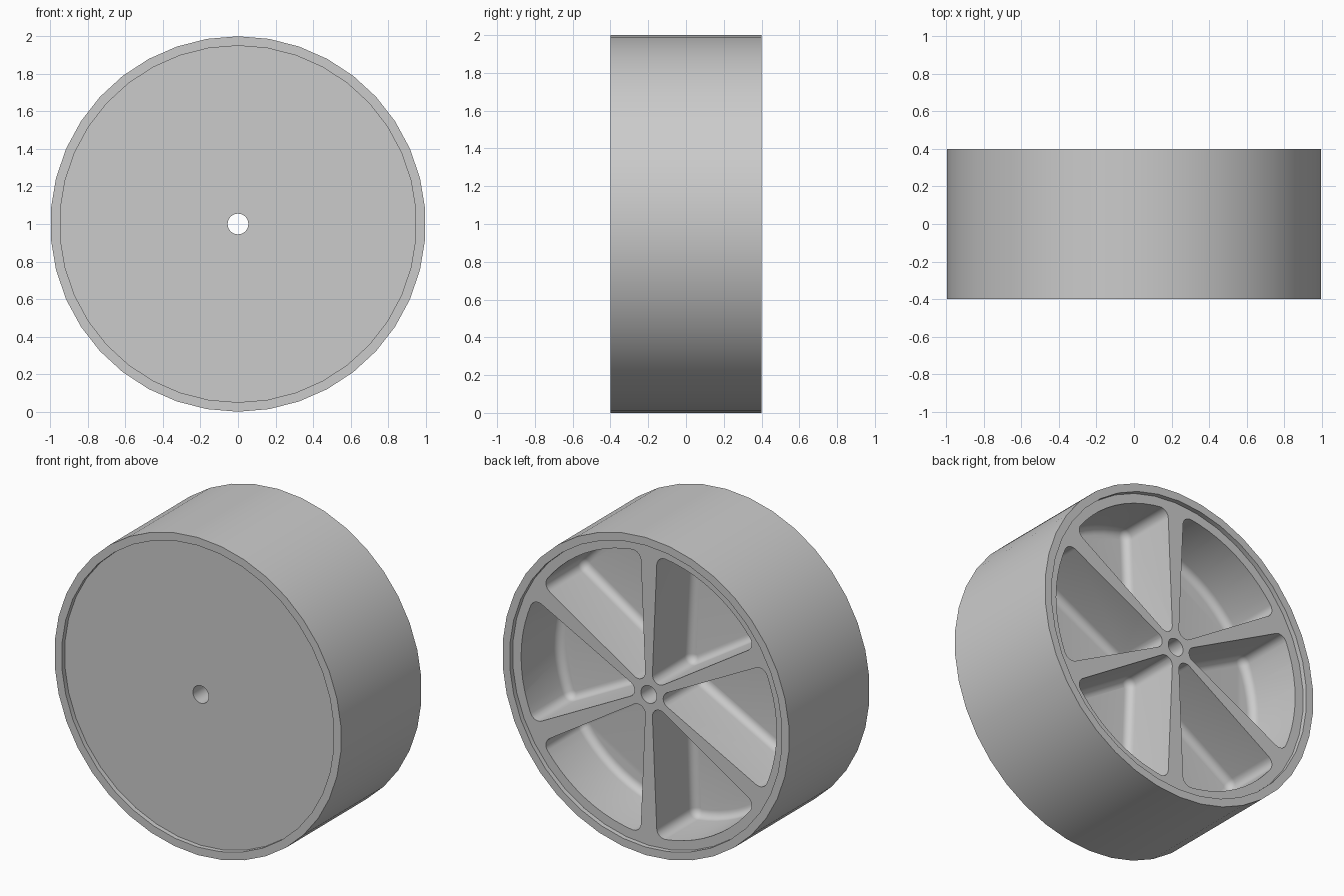
import bpy, bmesh
from math import sin, cos, asin, atan2, pi, radians
from mathutils import Vector, Matrix

if "Cube" in bpy.data.objects:
    bpy.data.objects.remove(bpy.data.objects["Cube"], do_unlink=True)

SEGMENTS = 38
HUB_Y = 0.37          # half depth of the wheel body
AXLE_R = 0.055
CENTRE = Vector((0, 0, 1))

grey = bpy.data.materials.new("light_grey")
grey.use_nodes = True
grey.diffuse_color = (0.6, 0.6, 0.6, 1)
grey.node_tree.nodes["Principled BSDF"].inputs["Base Color"].default_value = (0.6, 0.6, 0.6, 1)


def finish(name, bm):
    """Turn a bmesh into a grey object with outward normals."""
    bmesh.ops.recalc_face_normals(bm, faces=bm.faces[:])
    mesh = bpy.data.meshes.new(name)
    bm.to_mesh(mesh)
    bm.free()
    mesh.materials.append(grey)
    obj = bpy.data.objects.new(name, mesh)
    bpy.context.collection.objects.link(obj)
    return obj


def select_only(obj):
    bpy.ops.object.select_all(action='DESELECT')
    obj.select_set(True)
    bpy.context.view_layer.objects.active = obj


def ring(name, outer, inner, half_depth):
    """Flat-ended tube around the y axis."""
    bm = bmesh.new()
    profile = [(outer, -half_depth), (outer, half_depth),
               (inner, half_depth), (inner, -half_depth)]
    rings = []
    for r, y in profile:
        rings.append([bm.verts.new(CENTRE + Vector((r * sin(a), y, r * cos(a))))
                      for a in (2 * pi * i / SEGMENTS for i in range(SEGMENTS))])
    for k in range(4):
        a, b = rings[k], rings[(k + 1) % 4]
        for i in range(SEGMENTS):
            j = (i + 1) % SEGMENTS
            bm.faces.new((a[i], a[j], b[j], b[i]))
    return finish(name, bm)


def pocket_outline():
    """Points and outward normals of one rounded wedge pointing along +x."""
    outer_r, corner_r, tip_r, tip_x = 0.89, 0.055, 0.05, 0.15
    reach = outer_r - corner_r
    half = radians(30) - asin(0.11 / reach)
    corner = Vector((reach * cos(half), reach * sin(half)))
    tip = Vector((tip_x, 0))
    # Direction square to the straight wall between tip and corner
    run = corner - tip
    wall = atan2(run.y, run.x) + pi / 2 + asin((corner_r - tip_r) / run.length)
    points = []

    def arc(centre, radius, start, end, steps):
        for i in range(steps + 1):
            a = start + (end - start) * i / steps
            n = Vector((cos(a), sin(a)))
            points.append((centre + n * radius, n))

    arc(tip, tip_r, wall, 2 * pi - wall, 8)
    arc(Vector((corner.x, -corner.y)), corner_r, -wall, -half, 8)
    arc(Vector((0, 0)), outer_r, -half * 0.85, half * 0.85, 8)
    arc(corner, corner_r, half, wall, 8)
    return points


def pocket_cutter():
    """Six wedges with a rounded edge round each floor."""
    fillet, floor_y = 0.048, 0.0
    levels = [(0, HUB_Y + 0.1)]
    for i in range(7):
        t = pi / 2 * i / 6
        levels.append((fillet * (1 - cos(t)), floor_y + fillet * (1 - sin(t))))
    outline = pocket_outline()
    bm = bmesh.new()
    for k in range(6):
        turn = Matrix.Rotation(k * pi / 3, 3, 'Y')
        loops = []
        for inset, y in levels:
            loop = []
            for p, n in outline:
                q = p - n * inset
                loop.append(bm.verts.new(CENTRE + turn @ Vector((q.x, y, q.y))))
            loops.append(loop)
        count = len(outline)
        for a, b in zip(loops, loops[1:]):
            for i in range(count):
                j = (i + 1) % count
                bm.faces.new((a[i], a[j], b[j], b[i]))
        bm.faces.new(loops[0])
        bm.faces.new(loops[-1])
    cutter = finish("pocket_cutter", bm)
    cutter.hide_render = True
    return cutter


# Outer band and recessed wheel body
tyre = ring("tyre", 1.0, 0.95, 0.4)
wheel = ring("wheel_body", 0.95, AXLE_R, HUB_Y)

# Hollow out the back between the six spokes
cutter = pocket_cutter()
cut = wheel.modifiers.new("pockets", 'BOOLEAN')
cut.operation = 'DIFFERENCE'
cut.solver = 'EXACT'
cut.object = cutter
select_only(wheel)
bpy.ops.object.modifier_apply(modifier=cut.name)
bpy.data.objects.remove(cutter, do_unlink=True)

# Smooth curved walls, crisp rims
for part in (tyre, wheel):
    select_only(part)
    bpy.ops.object.shade_smooth_by_angle(angle=radians(30))
